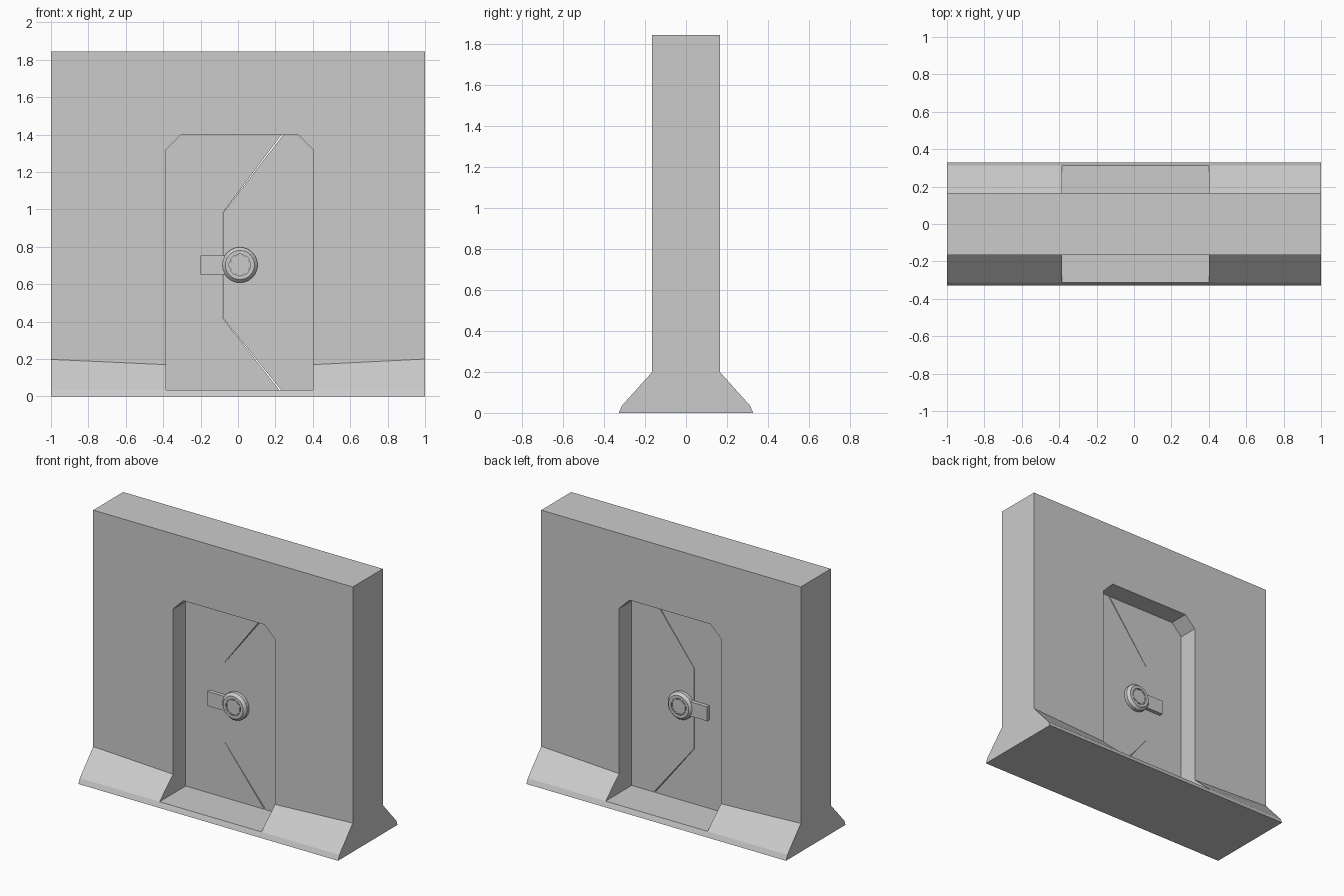
import bpy, bmesh
from math import sin, cos, pi

if "Cube" in bpy.data.objects:
    bpy.data.objects.remove(bpy.data.objects["Cube"])


def add_object(name, bm):
    bmesh.ops.recalc_face_normals(bm, faces=bm.faces)
    mesh = bpy.data.meshes.new(name)
    bm.to_mesh(mesh)
    bm.free()
    ob = bpy.data.objects.new(name, mesh)
    bpy.context.collection.objects.link(ob)
    return ob


def loft(bm, rings, closed_ends=True):
    """Skin matching rings of points, optionally capping both ends."""
    vs = [[bm.verts.new(p) for p in ring] for ring in rings]
    n = len(vs[0])
    for a, b in zip(vs, vs[1:]):
        for i in range(n):
            j = (i + 1) % n
            bm.faces.new((a[i], a[j], b[j], b[i]))
    if closed_ends:
        bm.faces.new(vs[0])
        bm.faces.new(vs[-1])


def prism(name, outline, y0, y1):
    """Extrude an x-z outline along y."""
    bm = bmesh.new()
    loft(bm, [[(x, y, z) for x, z in outline] for y in (y0, y1)])
    return add_object(name, bm)


def mirror_y(ob):
    m = ob.modifiers.new("front_and_back", 'MIRROR')
    m.use_axis = (False, True, False)
    m.use_clip = False
    m.use_mirror_merge = False


# wall with flared footing whose top edge dips toward the doorway
def section(x, flare):
    half = [(0.328, 0), (0.313, 0.035), (0.165, flare), (0.165, 1.845)]
    return [(x, -y, z) for y, z in half] + [(x, y, z) for y, z in reversed(half)]


bm = bmesh.new()
loft(bm, [section(-1, 0.198), section(-0.385, 0.17), section(0.4, 0.17), section(1, 0.2)])
wall = add_object("wall", bm)

# doorway opening cut through the wall
L, R, B, T, C = -0.385, 0.4, 0.035, 1.4, 0.08
opening = [(L, B), (R, B), (R, T - C), (R - C, T), (L + C, T), (L, T - C)]
cutter = prism("doorway_cutter", opening, -0.6, 0.6)
cutter.hide_render = True
cut = wall.modifiers.new("doorway", 'BOOLEAN')
cut.operation = 'DIFFERENCE'
cut.solver = 'EXACT'
cut.object = cutter
bpy.context.view_layer.objects.active = wall
bpy.ops.object.modifier_apply(modifier="doorway")
bpy.data.objects.remove(cutter)


# two sliding door leaves meeting at an angled seam
def seam(diag, vert):
    return [(0.225 + diag, B), (-0.082 + vert, 0.42), (-0.082 + vert, 0.98), (0.238 + diag, T)]


prism("door_left", [(L, B)] + seam(-0.005, -0.001) + [(L + C, T), (L, T - C)], -0.026, 0.026)
prism("door_right", [(R, B)] + seam(0.005, 0.001) + [(R - C, T), (R, T - C)], -0.026, 0.026)

# round lock on both faces: bevelled ring with recessed hub
CX, CZ, N = 0.01, 0.703, 24


def circle(r, y):
    return [(CX + r * cos(2 * pi * i / N), y, CZ + r * sin(2 * pi * i / N)) for i in range(N)]


bm = bmesh.new()
loft(bm, [circle(r, y) for r, y in [(0.095, -0.02), (0.095, -0.05), (0.078, -0.068),
                                    (0.058, -0.068), (0.058, -0.058), (0.05, -0.058),
                                    (0.05, -0.066)]])
mirror_y(add_object("lock_ring", bm))

# small teeth between ring and hub
bm = bmesh.new()
for k in range(8):
    a0 = 2 * pi * (k + 0.5) / 8
    ring = [(r, a0 + s) for r, s in ((0.047, -0.1), (0.06, -0.1), (0.06, 0.1), (0.047, 0.1))]
    loft(bm, [[(CX + r * cos(a), y, CZ + r * sin(a)) for r, a in ring] for y in (-0.05, -0.067)])
mirror_y(add_object("lock_teeth", bm))

# latch bar reaching across the seam
latch = prism("latch_bar", [(-0.2, 0.653), (-0.05, 0.653), (-0.05, 0.753), (-0.2, 0.753)],
              -0.052, -0.02)
mirror_y(latch)
